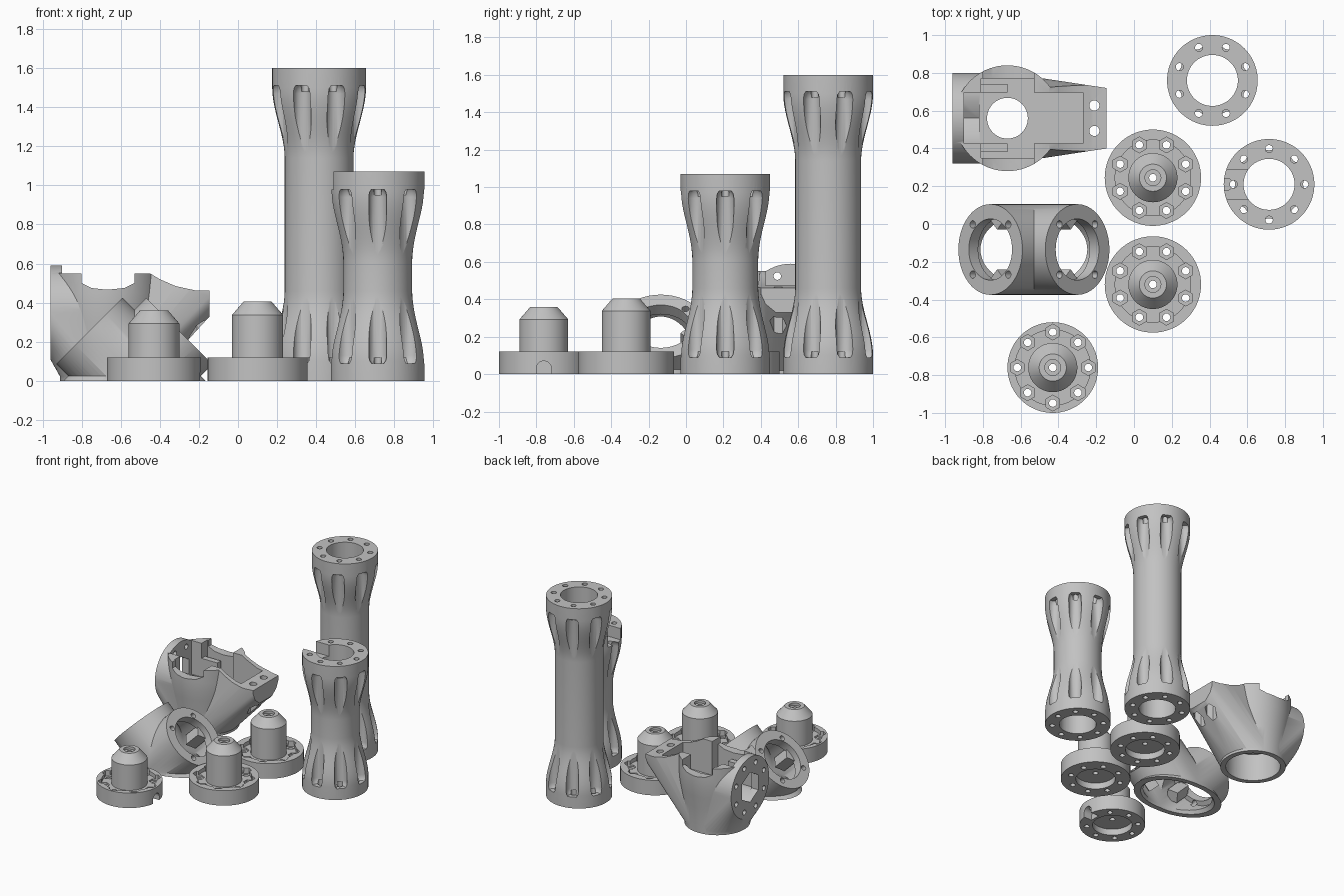
import bpy, bmesh, math
from mathutils import Vector, Matrix

if "Cube" in bpy.data.objects:
    bpy.data.objects.remove(bpy.data.objects["Cube"], do_unlink=True)

grey = bpy.data.materials.new("plain grey")
grey.use_nodes = True
COLOUR = (0.54, 0.54, 0.54, 1)
grey.diffuse_color = COLOUR
for node in grey.node_tree.nodes:
    if node.type == 'BSDF_PRINCIPLED':
        node.inputs["Base Color"].default_value = COLOUR


# ---- helpers ----
def make(name, bm, location=(0, 0, 0)):
    bmesh.ops.recalc_face_normals(bm, faces=bm.faces[:])
    mesh = bpy.data.meshes.new(name)
    bm.to_mesh(mesh)
    bm.free()
    mesh.materials.append(grey)
    obj = bpy.data.objects.new(name, mesh)
    obj.location = location
    bpy.context.collection.objects.link(obj)
    bpy.context.view_layer.update()
    return obj


def boolean(obj, op, build):
    """Fill a tool mesh with build(bm), combine it with obj, drop the tool."""
    bm = bmesh.new()
    build(bm)
    tool = make("tool", bm, obj.location)
    tool.hide_render = True
    mod = obj.modifiers.new("bool", 'BOOLEAN')
    mod.operation, mod.object, mod.solver = op, tool, 'EXACT'
    bpy.context.view_layer.objects.active = obj
    bpy.ops.object.modifier_apply(modifier=mod.name)
    bpy.data.objects.remove(tool, do_unlink=True)


def cut(obj, build):
    boolean(obj, 'DIFFERENCE', build)


def add(obj, build):
    boolean(obj, 'UNION', build)


def smooth(obj):
    bpy.ops.object.select_all(action='DESELECT')
    obj.select_set(True)
    bpy.context.view_layer.objects.active = obj
    bpy.ops.object.shade_smooth_by_angle(angle=math.radians(32))


def rod(bm, a, b, r, sides=32):
    a, b = Vector(a), Vector(b)
    turn = (b - a).to_track_quat('Z', 'Y').to_matrix().to_4x4()
    bmesh.ops.create_cone(bm, cap_ends=True, segments=sides, radius1=r, radius2=r,
                          depth=(b - a).length,
                          matrix=Matrix.Translation((a + b) / 2) @ turn)


def block(bm, lo, hi):
    lo, hi = Vector(lo), Vector(hi)
    bmesh.ops.create_cube(bm, size=1, matrix=Matrix.Translation((lo + hi) / 2)
                          @ Matrix.Diagonal((*(hi - lo), 1)))


def prism(bm, outline, y0, y1):
    face = bm.faces.new([bm.verts.new((x, y0, z)) for x, z in outline])
    out = bmesh.ops.extrude_face_region(bm, geom=[face])["geom"]
    moved = [v for v in out if isinstance(v, bmesh.types.BMVert)]
    bmesh.ops.translate(bm, verts=moved, vec=(0, y1 - y0, 0))


def hull(bm, points):
    bmesh.ops.convex_hull(bm, input=[bm.verts.new(p) for p in points])
    loose = [v for v in bm.verts if not v.link_faces]
    bmesh.ops.delete(bm, geom=loose, context='VERTS')


def lathe(bm, profile, steps=72):
    verts = [bm.verts.new((r, 0, z)) for r, z in profile]
    edges = [bm.edges.new(pair) for pair in zip(verts, verts[1:])]
    bmesh.ops.spin(bm, geom=verts + edges, cent=(0, 0, 0), axis=(0, 0, 1),
                   angle=math.tau, steps=steps, use_duplicate=False)
    bmesh.ops.remove_doubles(bm, verts=bm.verts[:], dist=0.0002)


def ring(start, count=8):
    return [math.radians(start) + math.tau * i / count for i in range(count)]


def polar(r, a, z):
    return Vector((r * math.cos(a), r * math.sin(a), z))


BOLT = 0.188


def bolt_holes(bm, start, z0, z1, r=0.02, sides=16):
    for a in ring(start):
        rod(bm, polar(BOLT, a, z0), polar(BOLT, a, z1), r, sides)


# ---- flared column tubes ----
def tube(name, location, height, start):
    flare = []
    for i in range(13):
        t = i / 12
        flare.append((0.24 - 0.064 * t * t * (3 - 2 * t), 0.1 + 0.36 * t))
    side = [(0.24, 0)] + flare
    profile = [(0, 0)] + side + [(r, height - z) for r, z in reversed(side)] + [(0, height)]
    bm = bmesh.new()
    lathe(bm, profile)
    obj = make(name, bm, location)
    cut(obj, lambda b: rod(b, (0, 0, -0.1), (0, 0, height + 0.1), 0.135, 64))

    # one upright groove per bolt, round at the end and open outward
    def grooves(b):
        for a in ring(start):
            for z0, z1 in ((0.09, 0.5), (height - 0.5, height - 0.09)):
                points = []
                for z, r in ((z0, 0.032), (z0 + 0.015, 0.042), (z0 + 0.04, 0.046),
                             (z1 - 0.04, 0.046), (z1 - 0.015, 0.042), (z1, 0.032)):
                    points += [polar(0.2245, a, z) + polar(r, a + q, 0) for q in ring(0, 24)]
                    points += [polar(0.35, a, z) + polar(s * r, a + math.pi / 2, 0)
                               for s in (-1, 1)]
                hull(b, points)
    cut(obj, grooves)

    def holes(b):
        bolt_holes(b, start, -0.1, 0.12)
        bolt_holes(b, start, height - 0.12, height + 0.1)
    cut(obj, holes)
    return obj


smooth(tube("tall_tube", (0.415, 0.76, 0), 1.6, 22.5))
short = tube("short_tube", (0.715, 0.21, 0), 1.07, 0)
cut(short, lambda b: block(b, (-0.3, -0.078, 0.98), (-0.1, 0.078, 1.2)))
smooth(short)


# ---- flanged plugs ----
def plug(name, location, radius, top, start, notch=False):
    bm = bmesh.new()
    lathe(bm, [(0, 0.05), (0.145, 0.05), (0.145, 0), (radius, 0), (radius, 0.12),
               (0.2, 0.12), (0.2, 0.09), (0.13, 0.09), (0.13, top - 0.067),
               (0.072, top), (0, top)])
    obj = make(name, bm, location)
    cut(obj, lambda b: bolt_holes(b, start, 0.076, 0.2, 0.042, 6))
    cut(obj, lambda b: bolt_holes(b, start, -0.1, 0.2))
    cut(obj, lambda b: rod(b, (0, 0, -0.1), (0, 0, top + 0.1), 0.02))
    cut(obj, lambda b: rod(b, (0, 0, top - 0.02), (0, 0, top + 0.1), 0.042))
    if notch:
        cut(obj, lambda b: rod(b, (0.165, 0, 0.03), (0.4, 0, 0.03), 0.04))
        cut(obj, lambda b: block(b, (0.165, -0.04, -0.1), (0.4, 0.04, 0.03)))
    smooth(obj)


plug("back_plug", (0.1, 0.245, 0), 0.255, 0.405, 22.5)
plug("middle_plug", (0.1, -0.32, 0), 0.255, 0.405, 22.5)
plug("front_plug", (-0.43, -0.76, 0), 0.24, 0.36, 0, True)

# ---- elbow: two tubes meeting at a right angle, cut flat below ----
arms = []
for s in (-1, 1):
    arms.append((Vector((s * 0.23, 0, 0.255)), Vector((-s, 0, -1)).normalized()))
bm = bmesh.new()
rod(bm, arms[0][0], arms[0][0] + arms[0][1] * 0.75, 0.24, 72)
elbow = make("elbow", bm, (-0.53, -0.135, 0))
add(elbow, lambda b: rod(b, arms[1][0], arms[1][0] + arms[1][1] * 0.75, 0.24, 72))
cut(elbow, lambda b: block(b, (-2, -2, -2), (2, 2, 0)))
for face, way in arms:
    cut(elbow, lambda b: rod(b, face + way * 0.07, face + way * 0.8, 0.2, 64))
for face, way in arms:
    cut(elbow, lambda b: rod(b, face - way * 0.1, face + way * 0.2, 0.162, 64))

    def elbow_bolts(b):
        across = way.cross(Vector((0, 1, 0)))
        for a in ring(45, 4):
            p = face + across * BOLT * math.cos(a) + Vector((0, BOLT * math.sin(a), 0))
            rod(b, p - way * 0.05, p + way * 0.1, 0.02, 16)
    cut(elbow, elbow_bolts)

    # inner ribs on both side walls
    def ribs(b):
        for y in (-0.165, 0.165):
            p = face + Vector((0, y, 0))
            rod(b, p + way * 0.05, p + way * 0.2, 0.06, 4)
    add(elbow, ribs)
smooth(elbow)

# ---- housing: upright cup with a side socket and a tapered arm ----
bm = bmesh.new()
lathe(bm, [(0, 0), (0.24, 0), (0.245, 0.1), (0.255, 0.2), (0.268, 0.3), (0.278, 0.38),
           (0.28, 0.45), (0.28, 0.552), (0, 0.552)])
housing = make("housing", bm, (-0.67, 0.56, 0))
base = [polar(0.237, a, 0.015) for a in ring(2, 48)]


def socket(b):
    discs = [Vector((x, 0, 0.35)) + Vector((0, 0.24 * math.cos(a), 0.24 * math.sin(a)))
             for a in ring(0, 64) for x in (-0.29, 0)]
    hull(b, discs + base)


def arm(b):
    end = [Vector((0.525, s * y, z)) for s in (-1, 1)
           for y, z in ((0.16, 0.58), (0.16, 0.43), (0.135, 0.375), (0.08, 0.33))]
    hull(b, end + base + [Vector((0, s * 0.16, 0.58)) for s in (-1, 1)])


add(housing, socket)
add(housing, arm)
# saddle-shaped top edge
cut(housing, lambda b: prism(b, [
    (-0.23, 0.8), (-0.23, 0.55), (-0.13, 0.55), (-0.13, 0.5), (-0.08, 0.475), (0, 0.466),
    (0.09, 0.475), (0.14, 0.5), (0.14, 0.55), (0.22, 0.55), (0.27, 0.52), (0.35, 0.485),
    (0.45, 0.463), (0.6, 0.46), (0.6, 0.8)], -0.5, 0.5))
# upper cavity, floor hole and hollow base
cut(housing, lambda b: block(b, (-0.14, -0.21, 0.28), (0.14, 0.21, 0.9)))
cut(housing, lambda b: block(b, (-0.23, -0.135, 0.28), (0.4, 0.135, 0.9)))
cut(housing, lambda b: rod(b, (0, 0, -0.1), (0, 0, 0.22), 0.2, 64))
cut(housing, lambda b: rod(b, (0, 0, 0.1), (0, 0, 0.5), 0.108, 48))
# socket opening
cut(housing, lambda b: rod(b, (-0.4, 0, 0.35), (-0.15, 0, 0.35), 0.12, 6))


def housing_bolts(b):
    for a in ring(22.5):
        y, z = BOLT * math.cos(a), 0.35 + BOLT * math.sin(a)
        rod(b, (-0.4, y, z), (-0.22, y, z), 0.02, 16)
    for y in (-0.067, 0.067):
        rod(b, (0.46, y, 0.1), (0.46, y, 0.7), 0.027, 20)


def nut_pockets(b):
    for y in (-0.067, 0.067):
        rod(b, (0.46, y, 0.1), (0.46, y, 0.4), 0.045, 6)


def ledges(b):
    for s in (-1, 1):
        lo, hi = sorted((s * 0.135, s * 0.18))
        block(b, (-0.145, lo, 0.27), (0, hi, 0.43))


cut(housing, housing_bolts)
cut(housing, nut_pockets)
add(housing, ledges)
smooth(housing)
